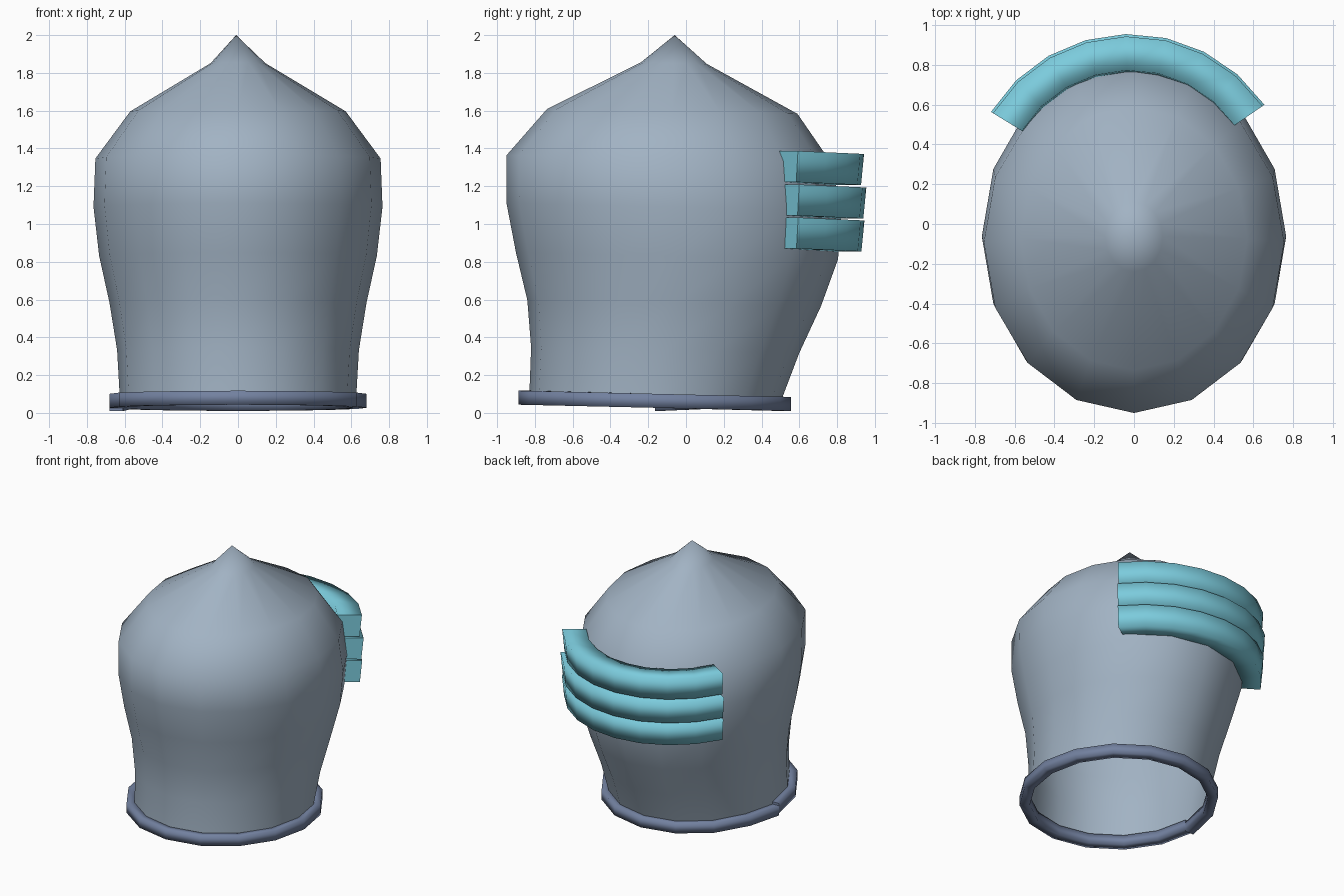
import bpy
from math import sin, cos, pi, radians

cube = bpy.data.objects.get("Cube")
if cube:
    bpy.data.objects.remove(cube, do_unlink=True)


def material(name, rgb):
    m = bpy.data.materials.new(name)
    m.use_nodes = True
    m.diffuse_color = (*rgb, 1)
    m.node_tree.nodes["Principled BSDF"].inputs["Base Color"].default_value = (*rgb, 1)
    return m


steel = material("steel grey", (0.36, 0.45, 0.55))
slate = material("slate blue", (0.17, 0.22, 0.35))
aqua = material("aqua blue", (0.20, 0.60, 0.72))


def add_object(name, verts, faces, mat, flat_faces=0):
    """Smooth mesh; the last flat_faces faces stay flat."""
    mesh = bpy.data.meshes.new(name)
    mesh.from_pydata(verts, [], faces)
    mesh.materials.append(mat)
    smooth_count = len(faces) - flat_faces
    for i, p in enumerate(mesh.polygons):
        p.use_smooth = i < smooth_count
    mesh.update()
    obj = bpy.data.objects.new(name, mesh)
    bpy.context.collection.objects.link(obj)
    return obj


def sweep(name, path, half_w, half_h, lean, mat):
    """Square bar along a path of (x, y, z, outward x, outward y)."""
    verts, faces = [], []
    for x, y, z, nx, ny in path:
        for a, b in ((-1, -1), (1, -1), (1, 1), (-1, 1)):
            r = a * half_w + b * lean
            verts.append((x + nx * r, y + ny * r, z + b * half_h))
    for i in range(len(path) - 1):
        for j in range(4):
            k = (j + 1) % 4
            faces.append((4 * i + j, 4 * i + k, 4 * i + 4 + k, 4 * i + 4 + j))
    # End caps on their own vertices, so the corners stay crisp
    n = len(verts)
    verts += verts[:4] + verts[-4:]
    faces += [(n + 3, n + 2, n + 1, n), (n + 4, n + 5, n + 6, n + 7)]
    return add_object(name, verts, faces, mat, 2)


# Helmet shell: rings of height, half width, front y and back y
SIDES = 16
rings = [
    (0.065, 0.625, -0.83, 0.50),
    (0.33, 0.64, -0.82, 0.60),
    (0.58, 0.68, -0.84, 0.715),
    (0.83, 0.735, -0.90, 0.805),
    (1.09, 0.765, -0.95, 0.825),
    (1.345, 0.755, -0.95, 0.765),
    (1.595, 0.57, -0.735, 0.59),
    (1.85, 0.145, -0.24, 0.11),
]
verts, faces = [], []
for z, w, front, back in rings:
    mid, depth = (front + back) / 2, (back - front) / 2
    for s in range(SIDES):
        a = 2 * pi * s / SIDES
        y = mid - depth * cos(a)
        verts.append((w * sin(a), y, z - 0.02 * y))
for i in range(len(rings) - 1):
    for s in range(SIDES):
        t = (s + 1) % SIDES
        faces.append((i * SIDES + s, i * SIDES + t,
                      (i + 1) * SIDES + t, (i + 1) * SIDES + s))
# Pointed crown
tip = len(verts)
verts.append((-0.01, -0.06, 2.0))
base = tip - SIDES
faces += [(base + s, base + (s + 1) % SIDES, tip) for s in range(SIDES)]
add_object("helmet_shell", verts, faces, steel)

# Neck rim: a bar whose two ends meet unevenly at one side
path = []
for s in range(SIDES + 1):
    a = pi + 2 * pi * s / SIDES
    y = -0.165 + 0.685 * sin(a)
    drop = 0.018 if s == SIDES else 0
    path.append((0.645 * cos(a), y, 0.06 - 0.024 * y - drop, cos(a), sin(a)))
sweep("neck_rim", path, 0.036, 0.037, 0, slate)

# Three curved guard bars stacked on the back
STEPS = 8
for n, (height, radius) in enumerate(((0.945, 0.717), (1.12, 0.727), (1.297, 0.715))):
    path = []
    for s in range(STEPS + 1):
        a = radians(91.5 + 57 - 114 * s / STEPS)
        y = radius * sin(a)
        path.append((-0.02 + radius * cos(a), 0.135 + y,
                     height + 0.05 * (0.55 - y), cos(a), sin(a)))
    sweep(f"guard_bar_{n + 1}", path[::-1], 0.085, 0.082, 0.008, aqua)
